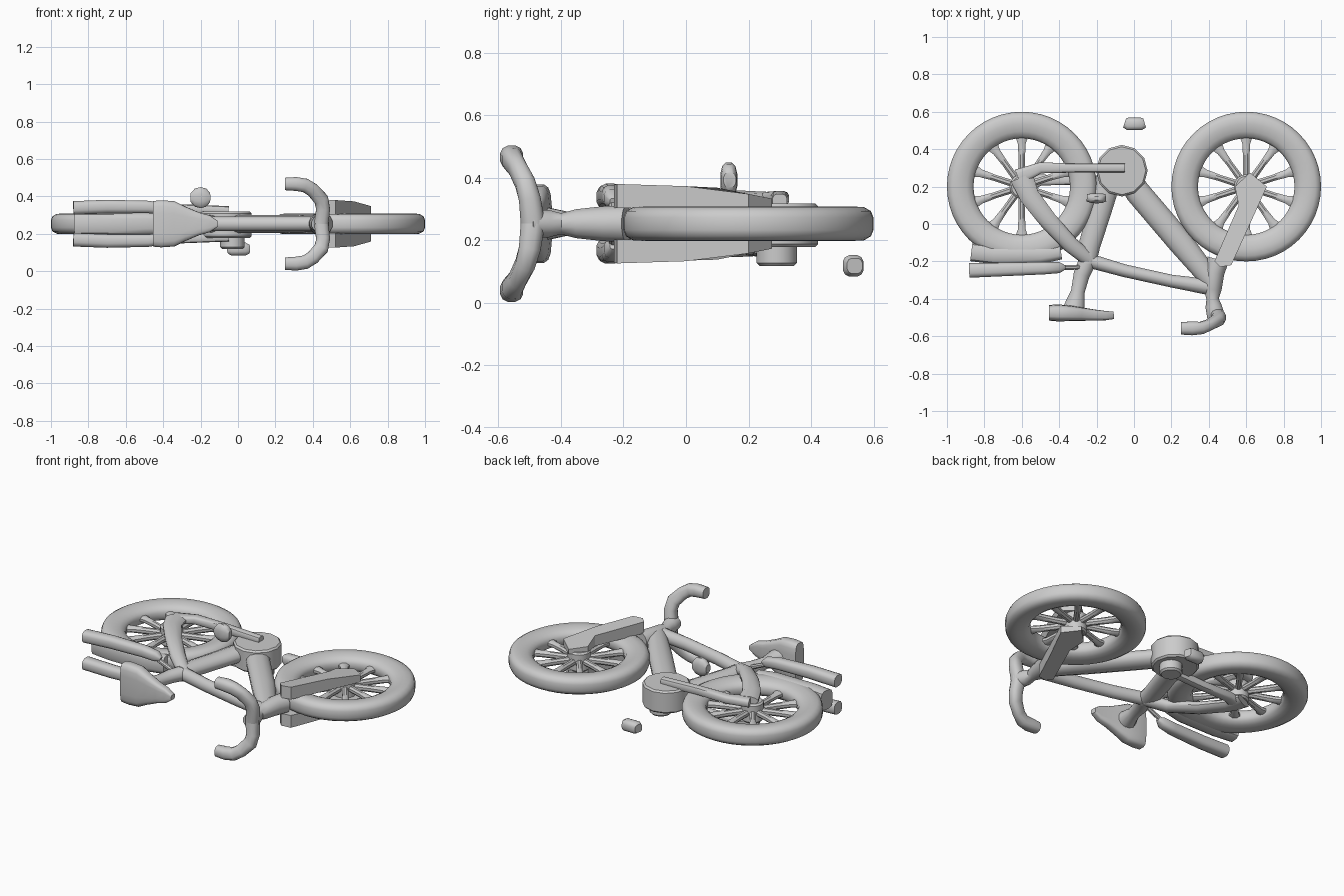
import bpy, bmesh
from math import cos, sin, pi
from mathutils import Vector

Z = 0.253  # mid plane of the bike, which lies on its side


def finish(name, bm, angle=0.7):
    bmesh.ops.recalc_face_normals(bm, faces=bm.faces)
    me = bpy.data.meshes.new(name)
    bm.to_mesh(me)
    bm.free()
    ob = bpy.data.objects.new(name, me)
    bpy.context.collection.objects.link(ob)
    bpy.ops.object.select_all(action='DESELECT')
    bpy.context.view_layer.objects.active = ob
    ob.select_set(True)
    bpy.ops.object.shade_smooth_by_angle(angle=angle)
    return ob


def loft(name, stations, ref=(0, 0, 1), n=12, power=1.0, side=1):
    """Tube through (x, y, dz, in-plane radius, radius along ref)."""
    ref = Vector(ref)
    pts = [Vector((s[0], s[1], Z + side * s[2])) for s in stations]
    bm = bmesh.new()
    rings = []
    for i, p in enumerate(pts):
        t = (pts[min(i + 1, len(pts) - 1)] - pts[max(i - 1, 0)]).normalized()
        u = t.cross(ref).normalized()
        v = u.cross(t).normalized()
        ring = []
        for k in range(n):
            c, s = cos(2 * pi * (k + .5) / n), sin(2 * pi * (k + .5) / n)
            c = abs(c) ** power * (1 if c > 0 else -1)
            s = abs(s) ** power * (1 if s > 0 else -1)
            ring.append(bm.verts.new(p + u * c * stations[i][3] + v * s * stations[i][4]))
        rings.append(ring)
    for a, b in zip(rings, rings[1:]):
        for k in range(n):
            bm.faces.new((a[k], a[(k + 1) % n], b[(k + 1) % n], b[k]))
    bm.faces.new(rings[0])
    bm.faces.new(rings[-1])
    return finish(name, bm)


def lathe(name, cx, cy, profile, n=48, closed=True, dz=0):
    """Revolve (radius, dz) profile around a z axis."""
    bm = bmesh.new()
    rings = [[bm.verts.new((cx + r * cos(2 * pi * k / n), cy + r * sin(2 * pi * k / n), Z + dz + h))
              for r, h in profile] for k in range(n)]
    m = len(profile)
    for k in range(n):
        a, b = rings[k], rings[(k + 1) % n]
        for j in range(m if closed else m - 1):
            bm.faces.new((a[j], a[(j + 1) % m], b[(j + 1) % m], b[j]))
    if not closed:
        bm.faces.new([r[0] for r in rings])
        bm.faces.new([r[-1] for r in rings])
    return finish(name, bm)


def disc(name, cx, cy, r, lo, hi, n=20, bevel=0.01):
    return lathe(name, cx, cy, [(r - bevel, lo), (r, lo + bevel), (r, hi - bevel), (r - bevel, hi)], n, False)


def plate(name, pts, inner, side):
    """Flat blade from (x, y, outer dz)."""
    bm = bmesh.new()
    lo = [bm.verts.new((x, y, Z + side * inner)) for x, y, h in pts]
    hi = [bm.verts.new((x, y, Z + side * h)) for x, y, h in pts]
    bm.faces.new(lo)
    bm.faces.new(hi)
    for i in range(len(pts)):
        j = (i + 1) % len(pts)
        bm.faces.new((lo[i], lo[j], hi[j], hi[i]))
    return finish(name, bm, 0.5)


# Wheels: fat tyre, hub and ten spokes flaring at the rim
half = [(0.258, 0.015), (0.268, 0.034), (0.295, 0.048), (0.335, 0.055), (0.37, 0.053), (0.392, 0.04), (0.4, 0.02)]
tyre = half + [(r, -h) for r, h in reversed(half)]
for label, wx in (("rear", -0.6), ("front", 0.6)):
    lathe(label + "_tyre", wx, 0.2, tyre)
    disc(label + "_hub", wx, 0.2, 0.065, -0.06, 0.06)
    for i in range(10):
        a = 2 * pi * (i + .5) / 10
        c, s = cos(a), sin(a)
        loft(label + "_spoke", [(wx + r * c, 0.2 + r * s, 0, w, 0.02)
                                for r, w in ((0.04, 0.02), (0.15, 0.018), (0.23, 0.023), (0.275, 0.04))], n=8)

# Main frame tubes
loft("seat_tube", [(-0.25, -0.21, 0, .05, .045), (-0.24, -0.12, 0, .06, .045),
                   (-0.18, 0.08, 0, .065, .045), (-0.12, 0.29, 0, .07, .05)])
loft("down_tube", [(-0.07, 0.31, 0, .06, .05), (0.02, 0.17, 0, .07, .05),
                   (0.25, -0.1, 0, .07, .05), (0.42, -0.31, 0, .055, .045)])
loft("top_tube", [(-0.26, -0.19, 0, .04, .04), (-0.05, -0.25, 0, .035, .04),
                  (0.2, -0.305, 0, .035, .04), (0.42, -0.34, 0, .045, .04)])
loft("head_tube", [(0.45, -0.19, 0, .06, .06), (0.43, -0.26, 0, .055, .058), (0.42, -0.35, 0, .05, .048),
                   (0.42, -0.40, 0, .034, .035), (0.425, -0.44, 0, .045, .045), (0.44, -0.5, 0, .05, .045)])
loft("seat_post", [(-0.24, -0.18, 0, .05, .045), (-0.28, -0.27, 0, .045, .04),
                   (-0.30, -0.36, 0, .038, .035), (-0.32, -0.45, 0, .06, .055)])

# Saddle
loft("saddle", [(-0.455, -0.475, 0, .042, .123), (-0.41, -0.475, 0, .046, .127), (-0.34, -0.478, 0, .042, .122),
                (-0.28, -0.482, 0, .036, .092), (-0.21, -0.487, 0, .03, .062), (-0.15, -0.49, 0, .025, .045),
                (-0.108, -0.488, 0, .02, .015)], n=16, power=.5)

# Motor housing and crank boss at the bottom bracket
disc("motor_housing", -0.065, 0.285, 0.138, -0.075, 0.065, n=12)
disc("crank_boss", -0.03, 0.29, 0.065, -0.135, -0.05)

for s in (1, -1):
    # Seat stays and chain stays straddling the rear wheel
    loft("seat_stay", [(-0.24, -0.19, .01, .04, .035), (-0.34, -0.11, .05, .045, .035), (-0.46, 0.02, .075, .05, .03),
                       (-0.56, 0.15, .08, .055, .028), (-0.60, 0.25, .078, .065, .025)], side=s)
    y = 0.3 if s > 0 else 0.235
    loft("chain_stay", [(-0.62, y - .05, .075, .045, .025), (-0.5, y, .08, .03, .025), (-0.3, y, .08, .025, .025),
                        (-0.05, y, .07, .024, .025)], side=s, power=.6)
    # Fork blades
    plate("fork_blade", [(0.43, -0.2, .122), (0.46, -0.23, .125), (0.52, -0.22, .127), (0.62, 0.0, .12),
                         (0.71, 0.2, .095), (0.62, 0.275, .08), (0.54, 0.2, .09), (0.56, 0.1, .115)], .05, s)
    # Handlebar with swept-back grip
    loft("handlebar", [(0.445, -0.49, 0, .04, .04), (0.455, -0.5, .08, .038, .036), (0.445, -0.515, .13, .04, .033),
                       (0.40, -0.54, .18, .038, .03), (0.36, -0.556, .205, .038, .034),
                       (0.31, -0.558, .213, .038, .038), (0.25, -0.558, .213, .034, .034)],
         ref=(0, 1, 0), side=s, power=.8)
    # Luggage rack rails
    loft("rack_rail", [(-0.88, -0.248, .085, .04, .037), (-0.70, -0.243, .092, .037, .037),
                       (-0.48, -0.236, .09, .034, .034), (-0.40, -0.233, .08, .03, .03),
                       (-0.37, -0.232, .07, .012, .012)], side=s, power=.7)
    loft("rack_link", [(-0.42, -0.235, .075, .014, .014), (-0.27, -0.23, .01, .014, .014)], n=8, side=s)

# Rear mudguard filling the gap under the rack
loft("rear_mudguard", [(-0.87, -0.15, 0, .05, .06), (-0.75, -0.165, 0, .05, .06),
                       (-0.5, -0.165, 0, .05, .06), (-0.39, -0.15, 0, .04, .055)], power=.6)

# Loose pedals
loft("lower_pedal", [(-0.05, 0.54, -.135, .026, .025), (-0.035, 0.535, -.135, .034, .035),
                     (0.04, 0.535, -.135, .034, .035), (0.057, 0.54, -.135, .026, .025)], power=.7)
loft("upper_pedal", [(-0.252, 0.14, .14, .02, .025), (-0.23, 0.138, .14, .026, .05),
                     (-0.2, 0.137, .14, .028, .058), (-0.17, 0.138, .14, .026, .05),
                     (-0.15, 0.14, .14, .02, .025)], power=.8)
